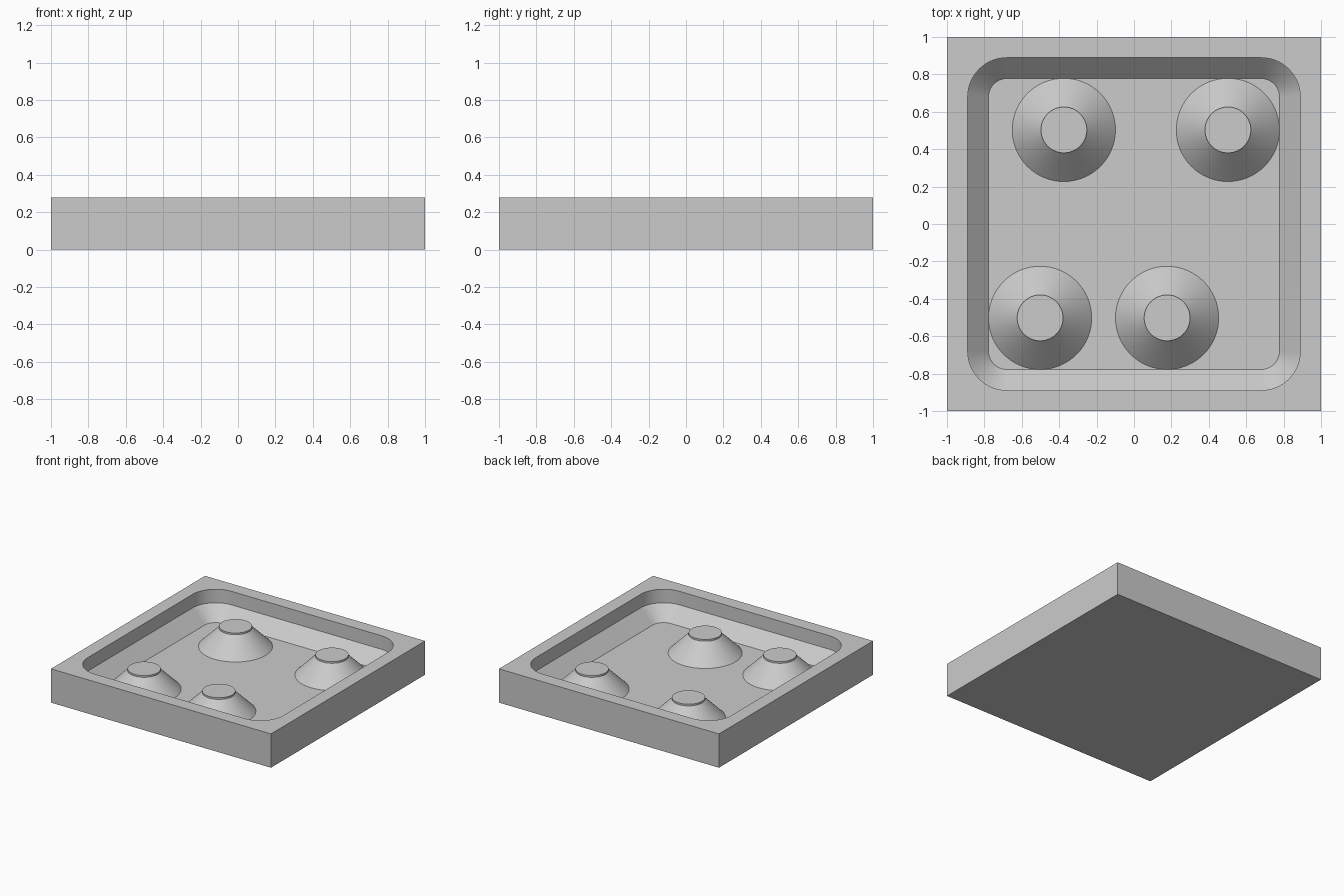
import bpy
import bmesh
from math import sin, cos, pi

cube = bpy.data.objects.get("Cube")
if cube:
    bpy.data.objects.remove(cube, do_unlink=True)

U = 1 / 18                      # module: the tray is 36 x 36 x 5 modules
HEIGHT, LEDGE, FLOOR = 5 * U, 3 * U, U
RIM, FLOOR_EDGE = 16 * U, 14 * U
ARC_CENTRE = 0.68               # shared centre of the pocket corner arcs

grey = bpy.data.materials.new("plain_grey")
grey.use_nodes = True
grey.diffuse_color = (0.6, 0.6, 0.6, 1)
grey.node_tree.nodes["Principled BSDF"].inputs["Base Color"].default_value = (0.6, 0.6, 0.6, 1)


def finish(bm, name):
    """Turn a bmesh into a shaded object."""
    bmesh.ops.recalc_face_normals(bm, faces=bm.faces[:])
    mesh = bpy.data.meshes.new(name)
    bm.to_mesh(mesh)
    bm.free()
    mesh.materials.append(grey)
    obj = bpy.data.objects.new(name, mesh)
    bpy.context.collection.objects.link(obj)
    bpy.ops.object.select_all(action='DESELECT')
    obj.select_set(True)
    bpy.context.view_layer.objects.active = obj
    bpy.ops.object.shade_smooth_by_angle(angle=pi / 6)
    return obj


def skin(bm, a, b):
    """Join two loops of equal length with quads."""
    n = len(a)
    for i in range(n):
        j = (i + 1) % n
        bm.faces.new((a[i], a[j], b[j], b[i]))


def square(bm, z):
    return [bm.verts.new((x, y, z)) for x, y in ((1, 1), (-1, 1), (-1, -1), (1, -1))]


def rounded(bm, half, z, steps=16):
    """Rounded square loop, counter-clockwise."""
    loop = []
    for k, (sx, sy) in enumerate(((1, 1), (-1, 1), (-1, -1), (1, -1))):
        for i in range(steps + 1):
            a = (k + i / steps) * pi / 2
            r = half - ARC_CENTRE
            loop.append(bm.verts.new((sx * ARC_CENTRE + r * cos(a),
                                      sy * ARC_CENTRE + r * sin(a), z)))
    return loop


# Tray: square block with a rounded pocket, upright above and sloped below
bm = bmesh.new()
base, top = square(bm, 0), square(bm, HEIGHT)
bm.faces.new(base)
skin(bm, base, top)
rim = rounded(bm, RIM, HEIGHT)
ledge = rounded(bm, RIM, LEDGE)
floor = rounded(bm, FLOOR_EDGE, FLOOR)
skin(bm, rim, ledge)
skin(bm, ledge, floor)
bm.faces.new(floor)
# Flat top border, one strip per side plus a fan at each corner
n = len(rim) // 4
for k in range(4):
    arc = rim[k * n:(k + 1) * n]
    for p, q in zip(arc, arc[1:]):
        bm.faces.new((top[k], q, p))
    nxt = (k + 1) % 4
    bm.faces.new((top[k], top[nxt], rim[nxt * n], arc[-1]))
finish(bm, "tray")


# Posts: sloped cone with a short collar and a flat top
def post(name, x, y, sides=64):
    bm = bmesh.new()
    loops = []
    for r, z in ((0.276, FLOOR), (0.123, 0.208), (0.123, 4 * U)):
        loops.append([bm.verts.new((x + r * cos(2 * pi * i / sides),
                                    y + r * sin(2 * pi * i / sides), z))
                      for i in range(sides)])
    for a, b in zip(loops, loops[1:]):
        skin(bm, a, b)
    bm.faces.new(loops[-1])
    finish(bm, name)


post("back_right_post", -0.375, 0.503)
post("back_left_post", 0.502, 0.503)
post("front_right_post", -0.502, -0.502)
post("front_left_post", 0.177, -0.502)
